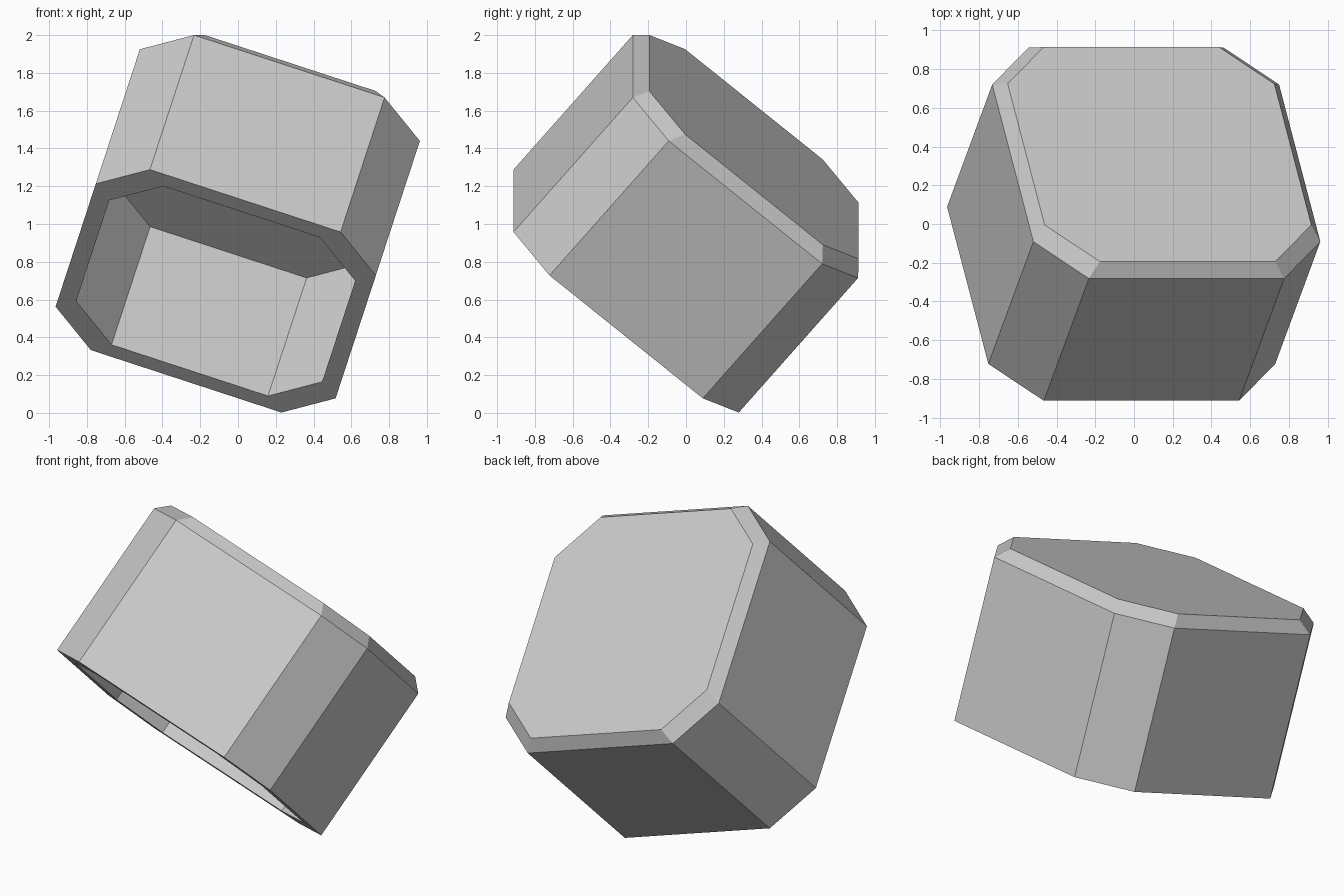
import bpy
import bmesh
from mathutils import Matrix, Vector

default = bpy.data.objects.get("Cube")
if default:
    bpy.data.objects.remove(default, do_unlink=True)

# Single plain grey material
grey = bpy.data.materials.new("light_grey")
grey.use_nodes = True
colour = (0.6, 0.6, 0.6, 1.0)
grey.diffuse_color = colour
grey.node_tree.nodes["Principled BSDF"].inputs["Base Color"].default_value = colour


def octagon(bm, side, flat, height):
    """Square ring with cut corners: half width, half flat length, height."""
    corners = [(side, -flat), (side, flat)]
    ring = []
    for _ in range(4):
        ring += [bm.verts.new((x, y, height)) for x, y in corners]
        corners = [(-y, x) for x, y in corners]
    return ring


def bridge(bm, a, b):
    for i in range(len(a)):
        j = (i + 1) % len(a)
        bm.faces.new((a[i], a[j], b[j], b[i]))


# Hollow cup profile: closed end, bevel, outer wall, rim, inner wall, inner floor
bm = bmesh.new()
profile = [
    (0.725, 0.477, 1.05),
    (0.78, 0.531, 0.98),
    (0.78, 0.531, 0.0),
    (0.685, 0.436, 0.0),
    (0.685, 0.436, 0.86),
]
rings = [octagon(bm, *p) for p in profile]
for a, b in zip(rings, rings[1:]):
    bridge(bm, a, b)
bm.faces.new(rings[0])
bm.faces.new(rings[-1])
bmesh.ops.recalc_face_normals(bm, faces=bm.faces)

# Tip the cup over so the opening faces forward and down
u = Vector((0.95, 0, -0.311)).normalized()
v = Vector((-0.198, 0.764, -0.613))
v = (v - u * v.dot(u)).normalized()
w = u.cross(v)
tilt = Matrix((u, v, w)).transposed().to_4x4()
bm.transform(Matrix.Translation((-0.118, -0.317, 0.645)) @ tilt)

mesh = bpy.data.meshes.new("hollow_cup")
bm.to_mesh(mesh)
bm.free()
mesh.materials.append(grey)
cup = bpy.data.objects.new("hollow_cup", mesh)
bpy.context.collection.objects.link(cup)
